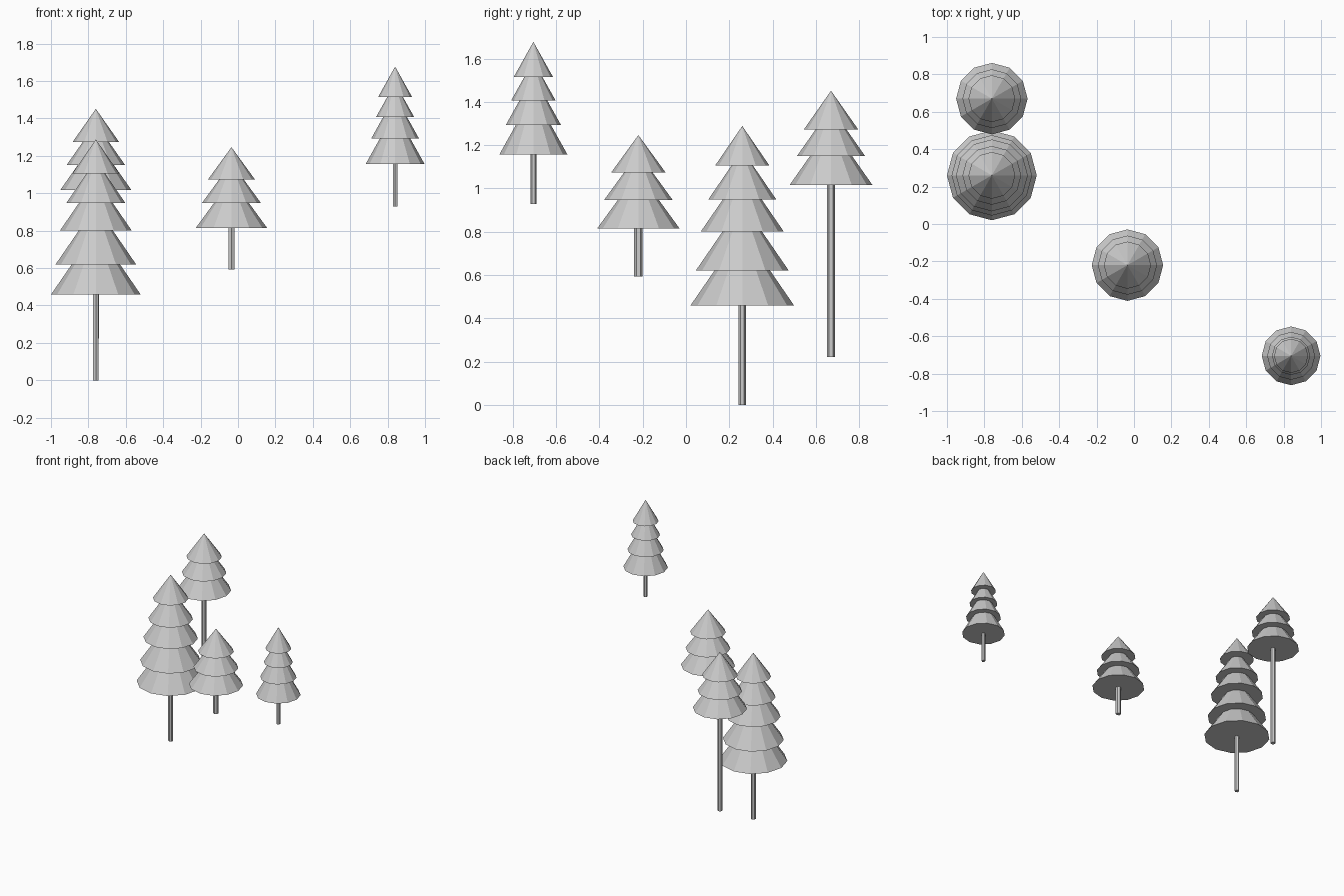
import bpy

# Each tree: x, y, trunk foot z, trunk radius, crown tip z, tiers as (base z, radius) from bottom up
TREES = [
    (-0.76, 0.26, 0.0, 0.017, 1.288,
     [(0.458, 0.24), (0.62, 0.215), (0.80, 0.192), (0.949, 0.157), (1.106, 0.125)]),
    (-0.76, 0.67, 0.222, 0.0185, 1.451,
     [(1.016, 0.191), (1.15, 0.157), (1.273, 0.125)]),
    (-0.035, -0.22, 0.592, 0.0195, 1.246,
     [(0.814, 0.191), (0.947, 0.158), (1.073, 0.126)]),
    (0.84, -0.705, 0.928, 0.014, 1.677,
     [(1.157, 0.157), (1.292, 0.128), (1.407, 0.102), (1.514, 0.091)]),
]


def add_cone(name, sides, radius, top_radius, x, y, z0, z1):
    bpy.ops.mesh.primitive_cone_add(vertices=sides, radius1=radius, radius2=top_radius,
                                    depth=z1 - z0, location=(x, y, (z0 + z1) / 2))
    bpy.context.object.name = name


for i, (x, y, foot, trunk_r, tip, tiers) in enumerate(TREES, 1):
    # Thin six-sided trunk, reaching just inside the lowest tier
    add_cone(f"tree_{i}_trunk", 6, trunk_r, trunk_r, x, y, foot, tiers[0][0] + 0.02)

    # Overlapping twelve-sided cones, all with the slope of the top one
    top_z, top_r = tiers[-1]
    slope = (tip - top_z) / top_r
    for j, (z, r) in enumerate(tiers, 1):
        add_cone(f"tree_{i}_foliage_{j}", 12, r, 0, x, y, z, z + r * slope)
